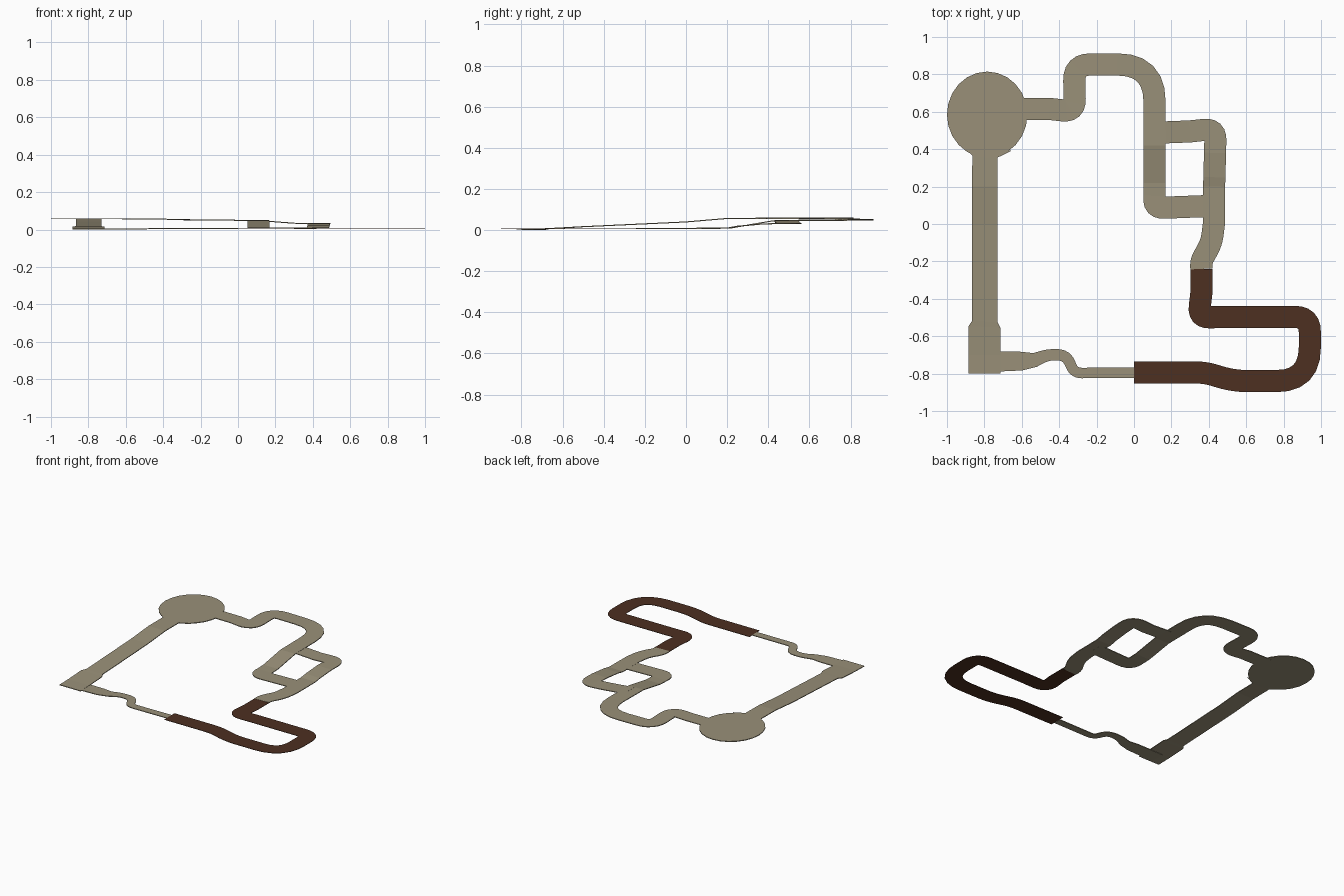
import bpy, bmesh, math
from mathutils import Vector

cube = bpy.data.objects.get("Cube")
if cube:
    bpy.data.objects.remove(cube, do_unlink=True)


def material(name, colour):
    m = bpy.data.materials.new(name)
    m.use_nodes = True
    m.diffuse_color = colour
    m.node_tree.nodes["Principled BSDF"].inputs["Base Color"].default_value = colour
    return m


STONE = material("khaki stone", (0.32, 0.28, 0.19, 1))
EARTH = material("brown earth", (0.075, 0.029, 0.015, 1))


def finish(name, bm, mat, thick):
    me = bpy.data.meshes.new(name)
    bm.to_mesh(me)
    bm.free()
    me.materials.append(mat)
    ob = bpy.data.objects.new(name, me)
    bpy.context.collection.objects.link(ob)
    mod = ob.modifiers.new("thickness", "SOLIDIFY")
    mod.thickness = thick
    mod.offset = -1


def rounded(points):
    """Expand (x, y, z, width, corner radius) points into a path with rounded corners."""
    path = []
    for i, p in enumerate(points):
        here, r = Vector(p[:4]), p[4] if len(p) > 4 else 0
        if not r:
            path.append(here)
            continue
        ends = []
        for q in (points[i - 1], points[i + 1]):
            d = Vector(q[:4]) - here
            ends.append(here + d * min(1, r / d.xy.length))
        for k in range(7):
            t = k / 6
            path.append(ends[0] * (1 - t) ** 2 + here * 2 * t * (1 - t) + ends[1] * t * t)
    return path


def ribbon(name, points, mat=STONE, thick=0.005):
    """Flat road strip with mitred joints along a path."""
    path = rounded(points)
    bm = bmesh.new()
    last = None
    for i, p in enumerate(path):
        a = (p - path[max(i - 1, 0)]).xy
        b = (path[min(i + 1, len(path) - 1)] - p).xy
        a, b = (a if a.length > 1e-6 else b).normalized(), (b if b.length > 1e-6 else a).normalized()
        t = (a + b).normalized()
        half = p.w / 2 / max(t.dot(b), 0.7)
        side = Vector((t.y, -t.x, 0)) * half
        pair = (bm.verts.new(p.xyz - side), bm.verts.new(p.xyz + side))
        if last:
            bm.faces.new((last[0], last[1], pair[1], pair[0]))
        last = pair
    finish(name, bm, mat, thick)


# Round plaza
bm = bmesh.new()
bm.faces.new([bm.verts.new((-0.785 + 0.215 * math.cos(a), 0.585 + 0.23 * math.sin(a), 0.06))
              for a in (math.tau * i / 24 for i in range(24))])
finish("round_plaza", bm, STONE, 0.005)

# Long ramp with its wider foot and flared top
ribbon("long_ramp", [
    (-0.8, -0.8, 0.006, 0.17), (-0.8, -0.7, 0.008, 0.17), (-0.8, -0.55, 0.016, 0.17),
    (-0.798, -0.52, 0.018, 0.135), (-0.798, 0, 0.042, 0.135), (-0.798, 0.2, 0.059, 0.135),
    (-0.797, 0.36, 0.06, 0.135), (-0.79, 0.41, 0.06, 0.27)])

# Back road and the descending spine
W = 0.118
ribbon("back_road_and_spine", [
    (-0.64, 0.615, 0.06, W), (-0.45, 0.615, 0.059, W), (-0.315, 0.6, 0.056, W, 0.07),
    (-0.322, 0.853, 0.055, W, 0.09), (0.11, 0.853, 0.051, W, 0.2),
    (0.11, 0.42, 0.047, W), (0.11, 0.22, 0.013, W), (0.11, 0.15, 0.011, W),
    (0.103, 0.085, 0.011, W, 0.06), (0.42, 0.097, 0.011, W)])

# Side loop
ribbon("side_loop", [
    (0.12, 0.49, 0.048, W), (0.17, 0.49, 0.046, W), (0.3, 0.495, 0.036, W),
    (0.437, 0.51, 0.034, W, 0.065), (0.433, 0.38, 0.033, W), (0.43, 0.25, 0.021, W),
    (0.428, 0.2, 0.012, W), (0.427, 0, 0.011, W), (0.415, -0.1, 0.01, W, 0.05),
    (0.358, -0.2, 0.009, W, 0.03), (0.36, -0.24, 0.009, W)])

# Earth track
ribbon("earth_track", [
    (0.36, -0.24, 0.008, W), (0.36, -0.37, 0.008, W), (0.345, -0.5, 0.008, W, 0.06),
    (0.5, -0.497, 0.008, W), (0.94, -0.497, 0.008, W, 0.08), (0.94, -0.84, 0.008, W, 0.18),
    (0.53, -0.84, 0.008, W, 0.08), (0.38, -0.793, 0.008, W, 0.06), (0, -0.793, 0.008, W)],
    EARTH, 0.003)

# Narrow winding footpath
ribbon("narrow_path", [
    (0, -0.795, 0.008, 0.056), (-0.32, -0.797, 0.007, 0.056, 0.04), (-0.36, -0.7, 0.007, 0.06, 0.05),
    (-0.46, -0.698, 0.007, 0.06, 0.04), (-0.53, -0.727, 0.006, 0.075), (-0.6, -0.733, 0.006, 0.1),
    (-0.7, -0.735, 0.006, 0.105), (-0.82, -0.742, 0.006, 0.115)])
